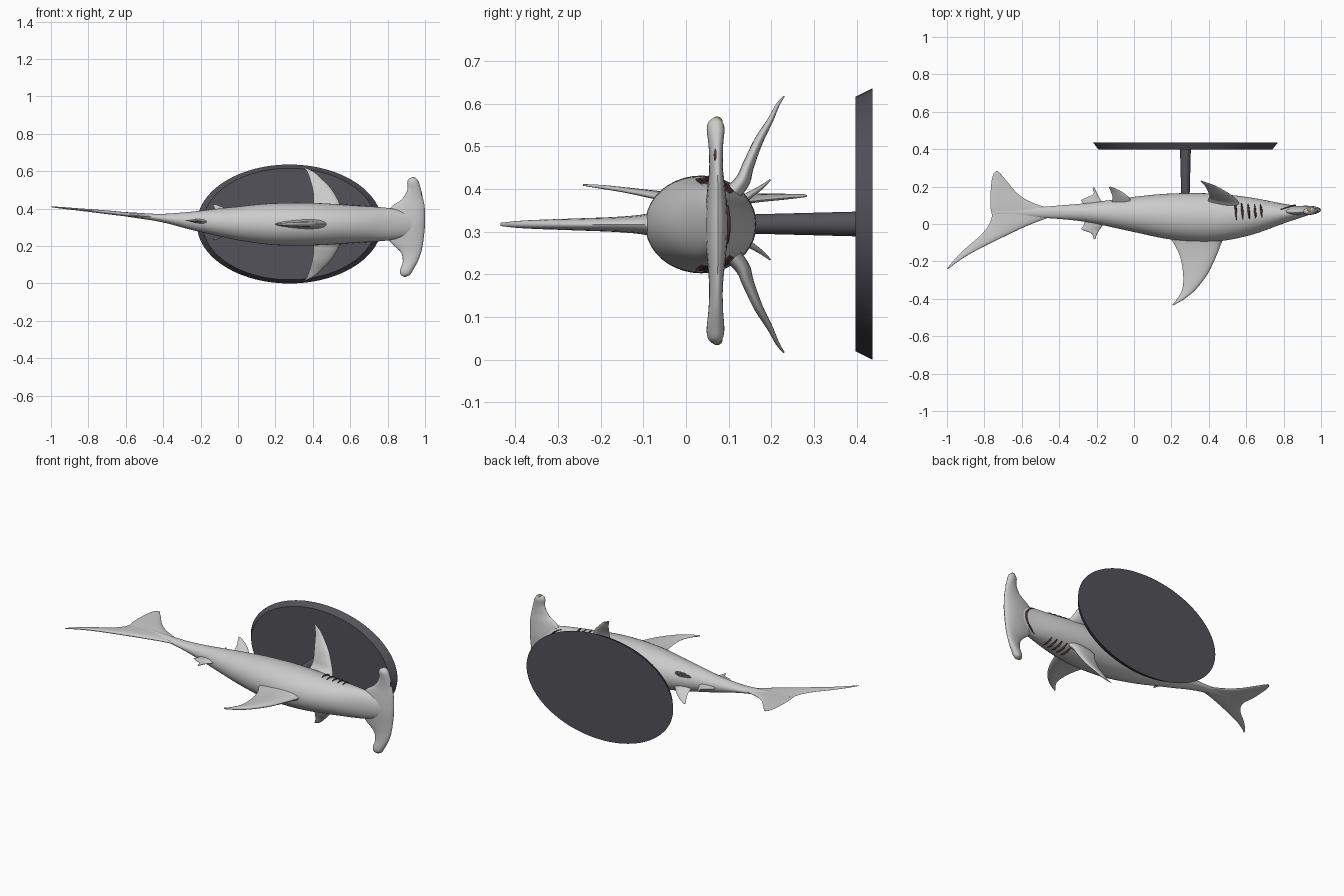
import bpy, bmesh, math
from mathutils import Vector

if "Cube" in bpy.data.objects:
    bpy.data.objects.remove(bpy.data.objects["Cube"])

ZM = 0.317  # height of the body's mirror plane


def material(name, rgb):
    m = bpy.data.materials.new(name)
    m.diffuse_color = (*rgb, 1)
    m.use_nodes = True
    m.node_tree.nodes["Principled BSDF"].inputs["Base Color"].default_value = m.diffuse_color
    return m


dark = material("dark_stand", (0.085, 0.085, 0.1))
brown = material("dark_brown", (0.07, 0.035, 0.03))
amber = material("amber", (0.35, 0.25, 0.08))


def lerp_rows(rows, x):
    for a, b in zip(rows, rows[1:]):
        if a[0] <= x <= b[0]:
            t = (x - a[0]) / (b[0] - a[0])
            return [p + (q - p) * t for p, q in zip(a, b)]
    return rows[0] if x < rows[0][0] else rows[-1]


def smooth(rows, n=6):
    """Catmull-Rom through tuples of numbers."""
    out = []
    for i in range(len(rows) - 1):
        p = [rows[max(i - 1, 0)], rows[i], rows[i + 1], rows[min(i + 2, len(rows) - 1)]]
        for k in range(n):
            t = k / n
            out.append([0.5 * (2 * b + (c - a) * t + (2 * a - 5 * b + 4 * c - d) * t * t
                               + (3 * b - a - 3 * c + d) * t ** 3) for a, b, c, d in zip(*p)])
    return out + [list(rows[-1])]


def loft(name, rings, mat=None):
    bm = bmesh.new()
    vr = [[bm.verts.new(p) for p in r] for r in rings]
    n = len(vr[0])
    for a, b in zip(vr, vr[1:]):
        for i in range(n):
            j = (i + 1) % n
            bm.faces.new((a[i], a[j], b[j], b[i]))
    bm.faces.new(vr[0])
    bm.faces.new(vr[-1])
    bmesh.ops.recalc_face_normals(bm, faces=bm.faces)
    me = bpy.data.meshes.new(name)
    bm.to_mesh(me)
    bm.free()
    ob = bpy.data.objects.new(name, me)
    bpy.context.collection.objects.link(ob)
    finish(ob, mat)
    return ob


def finish(ob, mat=None, angle=50):
    bpy.ops.object.select_all(action='DESELECT')
    ob.select_set(True)
    bpy.context.view_layer.objects.active = ob
    bpy.ops.object.shade_smooth_by_angle(angle=math.radians(angle))
    if mat:
        ob.data.materials.append(mat)


def fin(name, sections, normal, blunt=0.75, n=24):
    """sections: lead xyz, trail xyz, thickness; lofted with a foil outline."""
    nrm = Vector(normal).normalized()
    rings = []
    for s in smooth(sections):
        lead, trail = Vector(s[:3]), Vector(s[3:6])
        ring = []
        for k in range(n):
            a = math.tau * k / n
            c = (1 - math.cos(a)) / 2
            ring.append(lead.lerp(trail, c)
                        + nrm * s[6] / 2 * math.sin(a) * (1 + blunt * (0.4 - c)))
        rings.append(ring)
    return loft(name, rings)


# Sideways sweep of the spine toward the tail
SPINE = [(-1, .41), (-.73, .384), (-.6, .37), (-.41, .35), (-.25, .335), (0, .321), (.2, ZM), (1, ZM)]


def zc(x):
    return lerp_rows(SPINE, x)[1]


# Body: x, back y, belly y, half width
BODY = smooth([(-.74, .05, .07, .005), (-.55, .035, .086, .014), (-.41, .028, .098, .022),
               (-.24, .008, .113, .05), (0, -.043, .145, .09), (.2, -.083, .163, .112),
               (.42, -.095, .163, .113), (.62, -.06, .142, .1), (.8, .003, .108, .087),
               (.9, .037, .093, .065), (.96, .057, .084, .045), (.985, .066, .079, .025)], 8)


def skin(x, a):
    _, y0, y1, w = lerp_rows(BODY, x)
    return Vector((x, (y0 + y1) / 2 + (y1 - y0) / 2 * math.cos(a), zc(x) + w * math.sin(a)))


loft("body", [[skin(r[0], math.tau * k / 40) for k in range(40)] for r in BODY])

# Hammer-shaped head: z, front x, rear x, thickness
HEAD = [(.037, .9, .886, .008), (.047, .92, .87, .032), (.07, .935, .866, .042), (.12, .962, .881, .034),
        (.17, .98, .868, .032), (.22, .99, .815, .04), (.27, .996, .785, .05), (ZM, 1, .775, .054),
        (.36, 1, .785, .05), (.41, .998, .82, .04), (.45, .99, .876, .032), (.5, .979, .905, .034),
        (.54, .967, .905, .042), (.558, .957, .913, .032), (.567, .945, .93, .008)]
fin("head", [(f, .075 - .06 * abs(z - ZM) ** 2, z, r, .066, z, t) for z, f, r, t in HEAD],
    (0, 1, 0), .3)


def flat_fin(name, rows):
    """Fin in the body's centre plane: lead x y, trail x y, thickness."""
    fin(name, [(a, b, zc(a), c, d, zc(c), t) for a, b, c, d, t in rows], (0, 0, 1))


flat_fin("dorsal_fin", [(.49, -.06, .18, -.06, .07), (.468, -.1, .21, -.1, .048), (.445, -.16, .245, -.17, .036),
                        (.395, -.265, .262, -.26, .028), (.33, -.35, .26, -.34, .022),
                        (.27, -.4, .235, -.395, .016), (.21, -.435, .205, -.43, .008)])
flat_fin("second_dorsal_fin", [(-.15, .03, -.26, .04, .03), (-.17, -.01, -.27, -.01, .02),
                               (-.187, -.035, -.28, -.03, .012), (-.2, -.06, -.228, -.05, .01),
                               (-.208, -.083, -.216, -.08, .004)])
flat_fin("anal_fin", [(-.15, .09, -.26, .09, .03), (-.172, .12, -.275, .115, .018),
                      (-.185, .14, -.28, .13, .012), (-.2, .17, -.218, .16, .01), (-.213, .195, -.222, .193, .004)])
flat_fin("tail_upper_lobe", [(-.44, .04, -.755, .1, .02), (-.56, -.005, -.765, .02, .022), (-.7, -.07, -.81, -.05, .018),
                             (-.85, -.145, -.9, -.13, .012), (-.94, -.2, -.96, -.19, .009),
                             (-.995, -.242, -1, -.24, .004)])
flat_fin("tail_lower_lobe", [(-.44, .08, -.755, .03, .02), (-.55, .117, -.767, .09, .02), (-.625, .165, -.767, .16, .016),
                             (-.685, .235, -.762, .225, .012), (-.72, .275, -.752, .265, .008),
                             (-.728, .284, -.74, .28, .004)])

# Paired fins, mirrored across the body's centre plane
for side, label in ((1, "left"), (-1, "right")):
    def row(a, b, c, y, dz, t, zo=ZM):
        return (a, y, zo + side * dz, b, y + c, zo + side * dz, t)
    fin(label + "_pectoral_fin", [row(.575, .39, .01, .09, .06, .05), row(.55, .4, .01, .128, .1, .036),
                                  row(.53, .405, .005, .145, .14, .028), row(.495, .397, 0, .17, .195, .022),
                                  row(.445, .383, 0, .198, .245, .014), row(.405, .37, 0, .215, .28, .009),
                                  row(.362, .355, 0, .23, .301, .004)], (0, -.88, .45 * side))
    fin(label + "_pelvic_fin", [row(-.01, -.12, 0, .115, .03, .03, .328), row(-.03, -.115, 0, .145, .055, .018, .328),
                                row(-.07, -.125, 0, .175, .075, .011, .328),
                                row(-.12, -.135, 0, .198, .094, .004, .328)], (0, -.7, .7 * side))


def tube(name, pts, radius, mat):
    rings = []
    for i, p in enumerate(pts):
        d = (pts[min(i + 1, len(pts) - 1)] - pts[max(i - 1, 0)]).normalized()
        u = d.orthogonal().normalized()
        v = d.cross(u)
        r = radius * (0.4 + 0.6 * math.sin(math.pi * i / (len(pts) - 1)))
        rings.append([p + r * (u * math.cos(math.tau * k / 8) + v * math.sin(math.tau * k / 8)) for k in range(8)])
    loft(name, rings, mat)


# Gill slits, eyes and nostrils on both sides
for side, label in ((1, "left"), (-1, "right")):
    for g in range(5):
        x = .545 + .034 * g
        tube(f"{label}_gill_{g + 1}",
             [skin(x + .008 * k / 10 - .004, side * (.85 + .085 * k)) for k in range(11)], .006, brown)
    ex, ez = (.937, .557) if side > 0 else (.895, .047)
    bpy.ops.mesh.primitive_uv_sphere_add(segments=20, ring_count=12, radius=.013, location=(ex, .073, ez))
    bpy.context.object.name = label + "_eye"
    finish(bpy.context.object, amber)
    fx, nz = (.975, .5) if side > 0 else (.95, .105)
    tube(label + "_nostril", [Vector((fx + .008 * k / 6, .07, nz - side * .04 * k / 6)) for k in range(7)],
         .005, brown)

# Mouth arc on the underside
tube("mouth", [skin(.86 - .075 * (k / 10) ** 2, k * .115) for k in range(-10, 11)], .006, brown)

# Oval plaque with sloped rim, and its post
for name, r1, r2, y0, y1, sx, sz in (("base_plaque", .937, 1, .397, .437, .495, .318),
                                     ("base_post", .022, .029, .13, .4, 1, 1)):
    loft(name, [[Vector((.275 + sx * r * math.cos(math.tau * k / 96), y, .318 + sz * r * math.sin(math.tau * k / 96)))
                 for k in range(96)] for r, y in ((r1, y0), (r2, y1))], dark)
